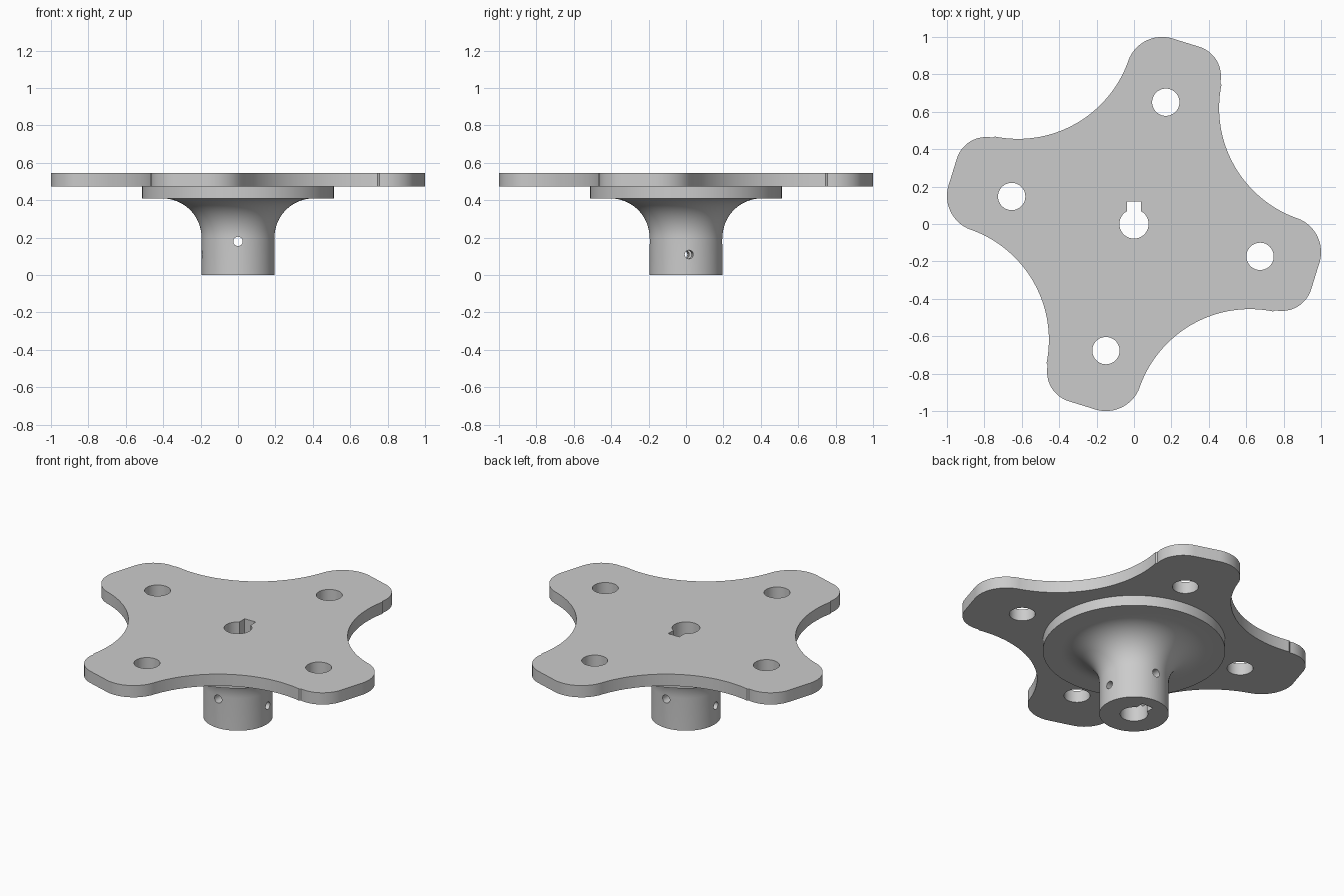
import bpy, bmesh
from math import sin, cos, radians, atan2, pi
from mathutils import Matrix, Vector

old = bpy.data.objects.get("Cube")
if old:
    bpy.data.objects.remove(old, do_unlink=True)

grey = bpy.data.materials.new("machined_grey")
grey.use_nodes = True
grey.diffuse_color = (0.6, 0.6, 0.6, 1)
grey.node_tree.nodes["Principled BSDF"].inputs["Base Color"].default_value = (0.6, 0.6, 0.6, 1)


def make_object(name, bm):
    bmesh.ops.recalc_face_normals(bm, faces=bm.faces)
    mesh = bpy.data.meshes.new(name)
    bm.to_mesh(mesh)
    bm.free()
    mesh.materials.append(grey)
    obj = bpy.data.objects.new(name, mesh)
    bpy.context.collection.objects.link(obj)
    return obj


def arc(centre, r, start, end, steps):
    """Points on an arc, angles in radians."""
    angles = [start + (end - start) * i / steps for i in range(steps + 1)]
    return [Vector((centre[0] + r * cos(a), centre[1] + r * sin(a))) for a in angles]


def extrude(name, points, z0, z1):
    bm = bmesh.new()
    face = bm.faces.new([bm.verts.new((p[0], p[1], z0)) for p in points])
    out = bmesh.ops.extrude_face_region(bm, geom=[face])
    top = [v for v in out["geom"] if isinstance(v, bmesh.types.BMVert)]
    bmesh.ops.translate(bm, verts=top, vec=(0, 0, z1 - z0))
    return make_object(name, bm)


def cylinder_cutter(name, r, length, matrix):
    bm = bmesh.new()
    bmesh.ops.create_cone(bm, cap_ends=True, segments=48, radius1=r, radius2=r,
                          depth=length, matrix=matrix)
    return make_object(name, bm)


def cut(obj, cutters):
    bpy.context.view_layer.objects.active = obj
    for cutter in cutters:
        mod = obj.modifiers.new("cut", "BOOLEAN")
        mod.operation = "DIFFERENCE"
        mod.solver = "EXACT"
        mod.object = cutter
        bpy.ops.object.modifier_apply(modifier=mod.name)


def smooth(obj):
    bpy.ops.object.select_all(action="DESELECT")
    obj.select_set(True)
    bpy.context.view_layer.objects.active = obj
    bpy.ops.object.shade_smooth_by_angle(angle=radians(30))


# Plate outline: one lobe and one hollow, repeated four times
PLATE_BOTTOM, PLATE_TOP = 0.474, 0.547
near_corner, near_r = (0.15, 0.808), 0.192
far_corner, far_r = (0.30, 0.79), 0.165
hollow, hollow_r = (1.08, 0.62), 0.625
tip = radians(73)
lobe = arc(near_corner, near_r, radians(160.5), tip, 16)
lobe += arc(far_corner, far_r, tip, radians(-12), 16)
lobe += arc(hollow, hollow_r, radians(168.5), radians(250), 32)
outline = []
for k in range(4):
    turn = Matrix.Rotation(-k * pi / 2, 2)
    outline += [turn @ p for p in lobe]
plate = extrude("four_lobed_plate", outline, PLATE_BOTTOM, PLATE_TOP)

# Flared hub with its round flange, revolved
HUB_R, FLANGE_R, FLANGE_Z = 0.195, 0.512, 0.41
profile = [(0, 0), (HUB_R, 0)]
profile += [tuple(p) for p in arc((HUB_R + 0.21, FLANGE_Z - 0.21), 0.21, pi, pi / 2, 20)]
profile += [(FLANGE_R, FLANGE_Z), (FLANGE_R, PLATE_BOTTOM), (0, PLATE_BOTTOM)]
bm = bmesh.new()
verts = [bm.verts.new((r, 0, z)) for r, z in profile]
edges = [bm.edges.new(pair) for pair in zip(verts, verts[1:])]
bmesh.ops.spin(bm, geom=verts + edges, cent=(0, 0, 0), axis=(0, 0, 1),
               angle=2 * pi, steps=96, use_merge=True)
bmesh.ops.remove_doubles(bm, verts=bm.verts, dist=1e-5)
hub = make_object("flared_hub", bm)

# Keyed bore through both parts
BORE_R, KEY_HALF, KEY_TOP = 0.078, 0.038, 0.12
edge = atan2((BORE_R ** 2 - KEY_HALF ** 2) ** 0.5, KEY_HALF)
bore_points = arc((0, 0), BORE_R, pi - edge, 2 * pi + edge, 48)
bore_points += [(KEY_HALF, KEY_TOP), (-KEY_HALF, KEY_TOP)]
bore = extrude("bore_cutter", bore_points, -0.1, 0.7)

# Four bolt holes
bolts = []
for k in range(4):
    spot = Matrix.Rotation(k * pi / 2, 2) @ Vector((0.16, 0.664))
    place = Matrix.Translation((spot.x + 0.01, spot.y - 0.013, 0.5))
    bolts.append(cylinder_cutter("bolt_cutter", 0.073, 0.4, place))

# Cross holes for set screws
front_hole = cylinder_cutter("front_screw_cutter", 0.025, 0.6,
                             Matrix.Translation((0, 0, 0.18)) @ Matrix.Rotation(pi / 2, 4, "X"))
side_hole = cylinder_cutter("side_screw_cutter", 0.023, 0.6,
                            Matrix.Translation((0, 0, 0.11))
                            @ Matrix.Rotation(radians(4.7), 4, "Z")
                            @ Matrix.Rotation(pi / 2, 4, "Y"))

cut(plate, [bore] + bolts)
cut(hub, [bore, front_hole, side_hole])
for cutter in [bore, front_hole, side_hole] + bolts:
    bpy.data.objects.remove(cutter, do_unlink=True)
for part in (plate, hub):
    smooth(part)
